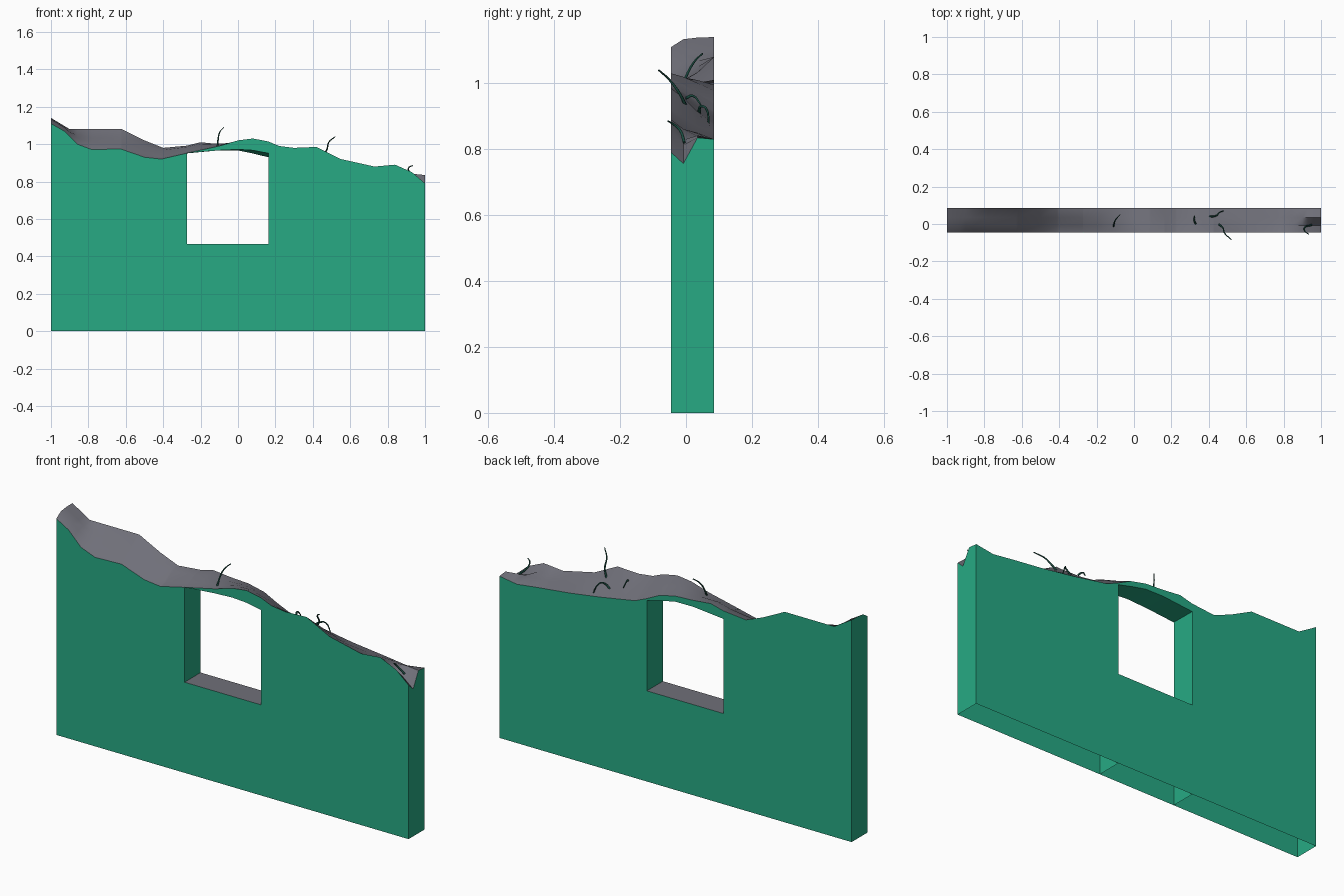
import bpy, bmesh

if "Cube" in bpy.data.objects:
    bpy.data.objects.remove(bpy.data.objects["Cube"])


def material(name, color):
    m = bpy.data.materials.new(name)
    m.diffuse_color = color
    m.use_nodes = True
    m.node_tree.nodes["Principled BSDF"].inputs["Base Color"].default_value = m.diffuse_color
    return m


GREEN = material("wall_green", (0.02, 0.40, 0.23, 1))
GREY = material("broken_grey", (0.16, 0.16, 0.19, 1))
DARK = material("twig_dark", (0.01, 0.07, 0.05, 1))

Y0, Y1 = -0.045, 0.085
WIN_L, WIN_R, SILL = -0.272, 0.163, 0.465

# broken top outline along the front and back edges: (x, z)
FRONT = [(-1, 1.11), (-.93, 1.07), (-.86, 1.0), (-.78, .97), (-.63, .975), (-.5, .93),
         (-.41, .92), (-.28, .95), (-.2, .968), (-.1, .99), (0, 1.02), (.08, 1.03),
         (.16, 1.015), (.22, .99), (.3, .98), (.42, .985), (.55, .92), (.73, .88),
         (.84, .89), (.93, .85), (1, .79)]
BACK = [(-1, 1.14), (-.9, 1.08), (-.62, 1.08), (-.5, 1.02), (-.4, .98), (-.28, .99),
        (-.2, 1.01), (-.1, 1.0), (0, .995), (.09, .975), (.16, .94), (.23, .91),
        (.43, .875), (.6, .85), (.78, .83), (.9, .815), (1, .83)]
# ridge offset in the middle of the broken surface
NEAR_OFF = [(-1, .015), (-.8, .01), (-.4, -.005), (0, .005), (.5, 0), (.85, -.01), (1, -.045)]
FAR_OFF = [(-1, .01), (-.7, -.012), (-.4, .01), (0, .005), (.5, -.006), (.85, 0), (1, .02)]
# underside of the window arch
UNDER_F = [(-.28, .952), (-.1, .967), (0, .972), (.08, .967), (.17, .95)]
UNDER_B = [(-.28, .95), (-.1, .967), (0, .966), (.08, .95), (.17, .928)]


def at(profile, x):
    for (xa, za), (xb, zb) in zip(profile, profile[1:]):
        if x <= xb:
            return za + (zb - za) * max(0, x - xa) / (xb - xa)
    return profile[-1][1]


def section(x, bottom_f, bottom_b, top=None):
    """Cross-section of the wall at x, from front foot over the top to back foot."""
    f, b = (top, top) if top else (at(FRONT, x), at(BACK, x))
    n, r = (0, 0) if top else (at(NEAR_OFF, x), at(FAR_OFF, x))
    return [(x, Y0, bottom_f), (x, Y0, f),
            (x, Y0 + .037, f + (b - f) * .28 + n),
            (x, Y0 + .08, f + (b - f) * .62 + r),
            (x, Y1, b), (x, Y1, bottom_b)]


def wall_part(name, xa, xb, arch=False, top=None):
    knots = {x for x, _ in FRONT + BACK if xa + .01 < x < xb - .01}
    xs = sorted({xa, xb} | knots)
    bm = bmesh.new()
    rings = []
    for x in xs:
        feet = (at(UNDER_F, x), at(UNDER_B, x)) if arch else (0, 0)
        rings.append([bm.verts.new(p) for p in section(x, *feet, top)])
    for a, b in zip(rings, rings[1:]):
        # feet stay open at the ground, the arch gets an underside
        for i in range(6 if arch else 5):
            j = (i + 1) % 6
            face = bm.faces.new((a[i], b[i], b[j], a[j]))
            face.material_index = 1 if 1 <= i <= 3 else 0
    bm.faces.new(rings[0])
    bm.faces.new(rings[-1][::-1])
    bmesh.ops.recalc_face_normals(bm, faces=bm.faces)
    me = bpy.data.meshes.new(name)
    bm.to_mesh(me)
    bm.free()
    ob = bpy.data.objects.new(name, me)
    bpy.context.collection.objects.link(ob)
    me.materials.append(GREEN)
    me.materials.append(GREY)
    select(ob)
    bpy.ops.object.shade_smooth_by_angle(angle=0.6)


def select(ob):
    bpy.ops.object.select_all(action='DESELECT')
    ob.select_set(True)
    bpy.context.view_layer.objects.active = ob


def twig(name, points, r=.005):
    cu = bpy.data.curves.new(name, 'CURVE')
    cu.dimensions = '3D'
    cu.bevel_depth = r
    cu.bevel_resolution = 1
    cu.resolution_u = 4
    cu.use_fill_caps = True
    sp = cu.splines.new('BEZIER')
    sp.bezier_points.add(len(points) - 1)
    for i, (bp, p) in enumerate(zip(sp.bezier_points, points)):
        bp.co = p
        bp.radius = 1 - .5 * i / (len(points) - 1)
        bp.handle_left_type = bp.handle_right_type = 'AUTO'
    cu.materials.append(DARK)
    ob = bpy.data.objects.new(name, cu)
    bpy.context.collection.objects.link(ob)
    select(ob)
    bpy.ops.object.convert(target='MESH')


# wall pieces around the window
wall_part("left_wall", -1, WIN_L)
wall_part("right_wall", WIN_R, 1)
wall_part("sill_panel", WIN_L, WIN_R, top=SILL)
wall_part("window_arch", WIN_L, WIN_R, arch=True)

# twigs sticking out of the broken edge
TWIGS = [
    [(-.11, -.02, .97), (-.107, 0, 1.02), (-.097, .025, 1.065), (-.075, .05, 1.09)],
    [(.45, 0, .93), (.475, -.02, .97), (.485, -.05, 1.01), (.52, -.083, 1.04)],
    [(.95, -.005, .82), (.912, -.02, .86), (.915, -.04, .877), (.935, -.055, .885)],
    [(.33, 0, .955), (.322, .02, .962), (.325, .045, .935)],
    [(.4, .04, .905), (.44, .045, .93), (.455, .06, .925), (.48, .07, .87)],
]
for k, pts in enumerate(TWIGS):
    twig(f"twig_{k + 1}", pts)
